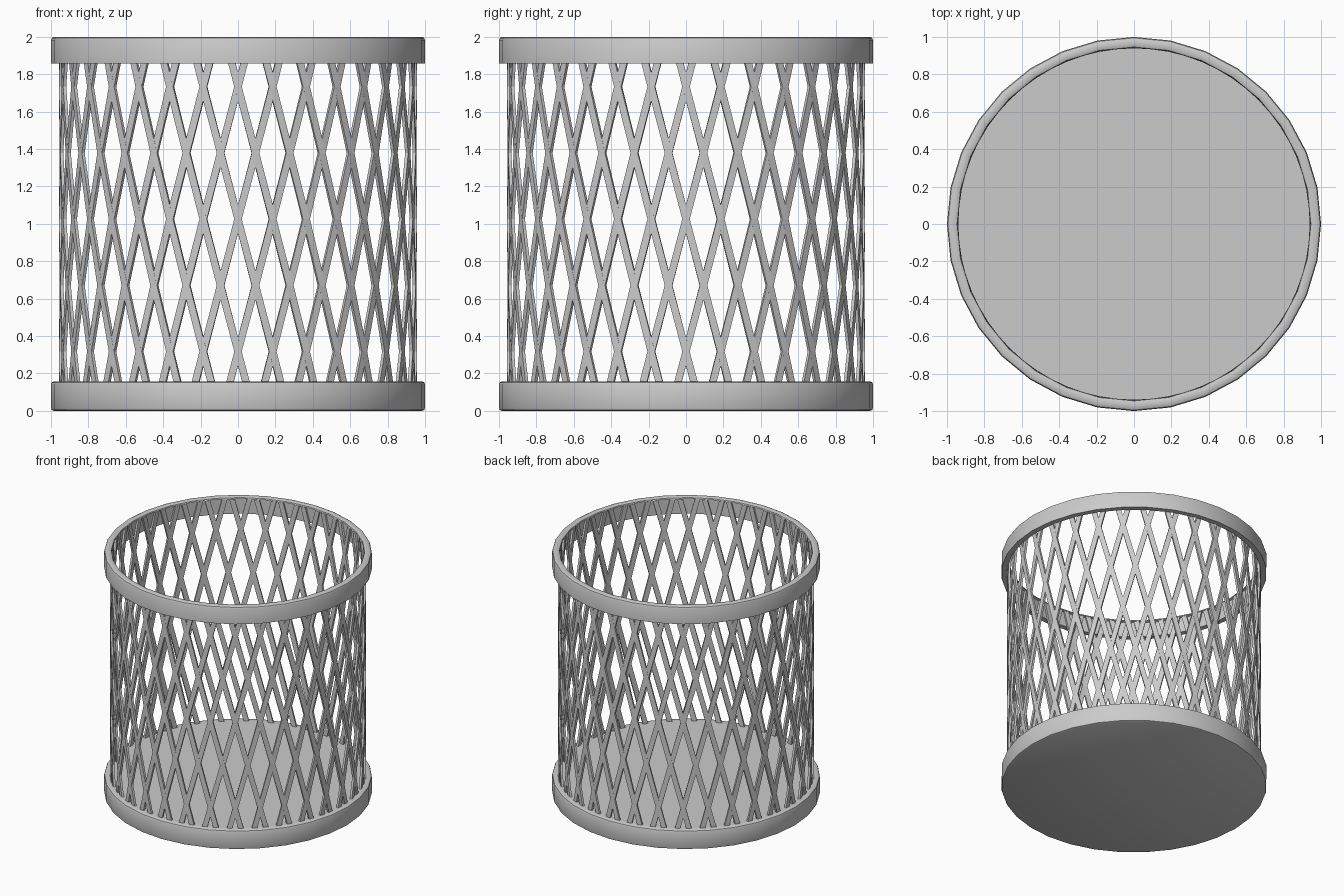
import bpy, bmesh, math

if "Cube" in bpy.data.objects:
    bpy.data.objects.remove(bpy.data.objects["Cube"])

SIDES = 32            # polygon sides of the rings, also slats per direction
HALF = math.pi / SIDES        # angle between neighbouring crossing rows
ROW = 0.354                   # height between crossing rows
Z_MID = 1.025                 # height of the crossing at the front centre


def finish(bm, name, angle):
    bmesh.ops.recalc_face_normals(bm, faces=bm.faces)
    me = bpy.data.meshes.new(name)
    bm.to_mesh(me)
    bm.free()
    ob = bpy.data.objects.new(name, me)
    bpy.context.collection.objects.link(ob)
    bpy.ops.object.select_all(action='DESELECT')
    bpy.context.view_layer.objects.active = ob
    ob.select_set(True)
    if angle:
        bpy.ops.object.shade_smooth_by_angle(angle=math.radians(angle))
    return ob


def lathe(name, profile, closed):
    """Revolve an (r, z) profile; an open profile gets flat caps at both ends."""
    bm = bmesh.new()
    loops = [[bm.verts.new((r * math.cos(2 * HALF * i), r * math.sin(2 * HALF * i), z))
              for i in range(SIDES)] for r, z in profile]
    pairs = list(zip(loops, loops[1:]))
    if closed:
        pairs.append((loops[-1], loops[0]))
    else:
        bm.faces.new(loops[0])
        bm.faces.new(loops[-1])
    for a, b in pairs:
        for i in range(SIDES):
            j = (i + 1) % SIDES
            bm.faces.new((a[i], a[j], b[j], b[i]))
    return finish(bm, name, 30)


# Solid base with softened edges
lathe("base", [(0.985, 0), (0.996, 0.005), (1.0, 0.016), (1.0, 0.142),
               (0.996, 0.152), (0.985, 0.157), (0.945, 0.157)], False)

# Top rim with a small inward lip over the slat ends
lathe("top_rim", [(0.958, 1.858), (1.0, 1.858), (1.0, 1.982), (0.995, 1.994),
                  (0.983, 2.0), (0.957, 2.0), (0.946, 1.995), (0.943, 1.985),
                  (0.958, 1.98)], True)

# Crossing slats, bent at every crossing
R_IN, R_OUT, WIDTH = 0.94, 0.957, 0.040
steps = [(0.14 - Z_MID) / ROW, -2, -1, 0, 1, 2, (1.983 - Z_MID) / ROW]


def add_slat(bm, start, direction):
    rings = []
    for s in steps:
        a = start + direction * s * HALF
        z = Z_MID + s * ROW
        ring = []
        for r, t in ((R_IN, -1), (R_OUT, -1), (R_OUT, 1), (R_IN, 1)):
            w = t * WIDTH / 2
            ring.append(bm.verts.new((r * math.cos(a) - w * math.sin(a),
                                      r * math.sin(a) + w * math.cos(a), z)))
        rings.append(ring)
    for p, q in zip(rings, rings[1:]):
        for i in range(4):
            j = (i + 1) % 4
            bm.faces.new((p[i], p[j], q[j], q[i]))
    bm.faces.new(rings[0])
    bm.faces.new(rings[-1])


for name, direction in (("slats_left", -1), ("slats_right", 1)):
    bm = bmesh.new()
    for k in range(SIDES):
        add_slat(bm, 2 * HALF * k, direction)
    finish(bm, name, 0)
